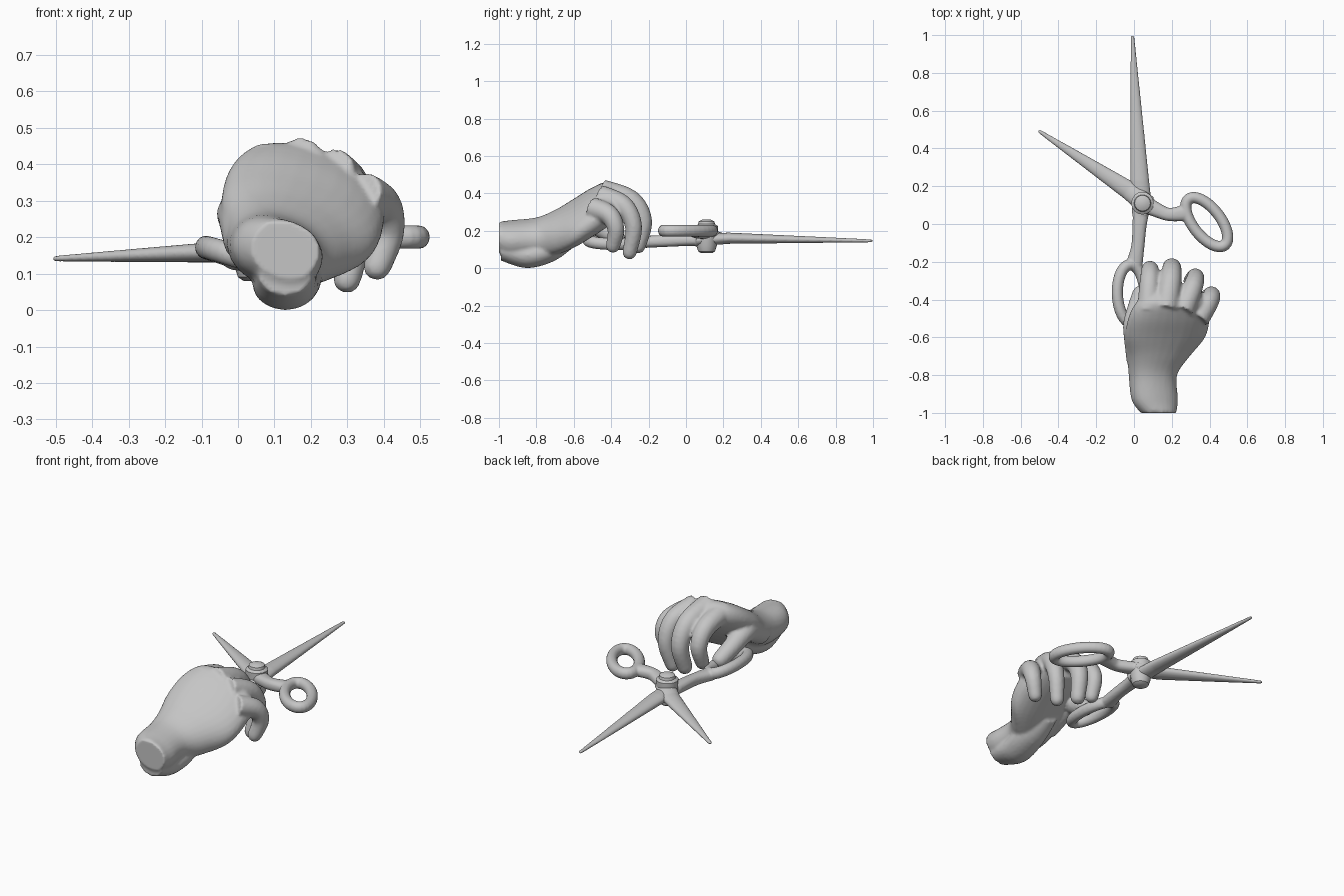
import bpy, bmesh, math
from mathutils import Vector

cube = bpy.data.objects.get("Cube")
if cube:
    bpy.data.objects.remove(cube, do_unlink=True)

grey = bpy.data.materials.new("plaster_grey")
grey.use_nodes = True
COLOUR = (.56, .56, .56, 1)
grey.diffuse_color = COLOUR
grey.node_tree.nodes["Principled BSDF"].inputs["Base Color"].default_value = COLOUR
RIGHT, FORWARD, UP = Vector((1, 0, 0)), Vector((0, 1, 0)), Vector((0, 0, 1))


def smooth_rows(rows, steps):
    """Catmull-Rom interpolation of rows holding position and radii."""
    last, out = len(rows) - 1, []
    for i in range(last):
        before, here, after, beyond = (rows[min(max(i + k, 0), last)] for k in (-1, 0, 1, 2))
        for s in range(steps):
            t = s / steps
            row = []
            for a, b, c, d in zip(before, here, after, beyond):
                leave, arrive = (c - a) / 2, (d - b) / 2
                curve = 3 * (c - b) - 2 * leave - arrive
                twist = 2 * (b - c) + leave + arrive
                row.append(b + t * (leave + t * (curve + t * twist)))
            out.append(row)
    return out + [list(rows[last])]


def loft(bm, rows, ref, closed=False, tangent=None, power=1, sides=20, dome=False):
    """Sweep a superellipse; rows are x, y, z, radius along ref, radius across."""
    rows = [list(row) for row in rows]
    if dome:
        end, previous = rows[-1], rows[-2]
        centre = Vector(end[:3])
        direction = (centre - Vector(previous[:3])).normalized()
        for a in (.5, .9, 1.3):
            tip = centre + direction * end[3] * math.sin(a)
            rows.append([*tip, end[3] * math.cos(a), end[4] * math.cos(a)])
    count, rings = len(rows), []
    for i, row in enumerate(rows):
        after = rows[(i + 1) % count] if closed else rows[min(i + 1, count - 1)]
        before = rows[i - 1] if closed else rows[max(i - 1, 0)]
        along = tangent or (Vector(after[:3]) - Vector(before[:3])).normalized()
        u = (ref - along * ref.dot(along)).normalized()
        v = along.cross(u)
        ring = []
        for k in range(sides):
            angle = math.tau * k / sides
            c, s = math.cos(angle), math.sin(angle)
            c = math.copysign(abs(c) ** power, c)
            s = math.copysign(abs(s) ** power, s)
            ring.append(bm.verts.new(Vector(row[:3]) + u * c * row[3] + v * s * row[4]))
        rings.append(ring)
    for i in range(count if closed else count - 1):
        near, far = rings[i], rings[(i + 1) % count]
        for k in range(sides):
            following = (k + 1) % sides
            bm.faces.new((near[k], near[following], far[following], far[k]))
    if not closed:
        bm.faces.new(rings[0][::-1])
        bm.faces.new(rings[-1])


def finish(bm, name, fuse=0):
    """Make the object; fuse joins overlapping lofts into one skin."""
    bmesh.ops.recalc_face_normals(bm, faces=bm.faces)
    mesh = bpy.data.meshes.new(name)
    bm.to_mesh(mesh)
    bm.free()
    obj = bpy.data.objects.new(name, mesh)
    bpy.context.collection.objects.link(obj)
    mesh.materials.append(grey)
    bpy.ops.object.select_all(action='DESELECT')
    obj.select_set(True)
    bpy.context.view_layer.objects.active = obj
    bpy.ops.object.shade_smooth_by_angle(angle=math.radians(35))
    if fuse:
        remesh = obj.modifiers.new("fuse", 'REMESH')
        remesh.mode = 'VOXEL'
        remesh.voxel_size = fuse
        remesh.use_smooth_shade = True
        soften = obj.modifiers.new("soften", 'SMOOTH')
        soften.factor = .5
        soften.iterations = 2


def digit(bm, points, radius):
    """Round finger along its joints, thinning evenly towards the tip."""
    rows = []
    for i, point in enumerate(points):
        r = radius * (1 - .36 * i / (len(points) - 1))
        rows.append((*point, r, r))
    loft(bm, smooth_rows(rows, 5), RIGHT, dome=True)


def finger(bm, knuckle, lean, reach, drop, radius=.06):
    """Finger reaching forward from its knuckle and curling down."""
    bends = (0, 0, 0), (.8, .7, .17), (1, 1, .55), (.6, .88, 1)
    path = [Vector(knuckle) + Vector((lean * a, reach * b, -drop * c)) for a, b, c in bends]
    digit(bm, path, radius)


def blade(bm, pivot, root, tip):
    """Blade with a broad pivot end that tapers evenly to its tip."""
    rows = [(*pivot, .035, .055), (*root, .03, .05), (*tip, .008, .01)]
    loft(bm, rows, UP, dome=True)


def shank(bm, points):
    """Flat bar with a narrow waist between pivot and loop."""
    widths = .05, .038, .035, .045
    rows = [(*point, .032, width) for point, width in zip(points, widths)]
    loft(bm, smooth_rows(rows, 5), UP, power=.85)


def finger_loop(bm, centre, angle, rise):
    """Oval ring, long axis at the angle, lifted along its outer side."""
    axis = Vector((math.cos(angle), math.sin(angle), 0))
    across = UP.cross(axis) + UP * rise
    rows = []
    for k in range(32):
        a = math.tau * k / 32
        point = Vector(centre) + axis * .155 * math.cos(a) + across * .073 * math.sin(a)
        rows.append((*point, .032, .03))
    loft(bm, rows, UP, closed=True)


# Hand: wrist and back of the hand, tilted down towards the little finger
hand = bmesh.new()
tilt = math.radians(20)
palm = [
    (.13, -1, .165, .095, .08),
    (.11, -.93, .16, .125, .09),
    (.1, -.8, .165, .13, .1),
    (.13, -.7, .19, .17, .11),
    (.165, -.6, .24, .22, .11),
    (.185, -.5, .3, .225, .11),
    (.2, -.42, .34, .2, .1),
    (.21, -.36, .345, .15, .06),
]
loft(hand, smooth_rows(palm, 5), RIGHT * math.cos(tilt) - UP * math.sin(tilt),
     tangent=FORWARD, power=.92, sides=28)

# Heel of the palm, hanging below the wrist
heel = [(.13, -.99, .1, .075, .06), (.13, -.85, .07, .09, .07),
        (.14, -.7, .11, .09, .07), (.12, -.58, .19, .06, .06)]
loft(hand, smooth_rows(heel, 5), RIGHT, tangent=FORWARD)

# Four curled fingers and the thumb
finger(hand, knuckle=(.075, -.46, .4), lean=.01, reach=.22, drop=.23)
finger(hand, knuckle=(.17, -.45, .41), lean=.03, reach=.22, drop=.29, radius=.065)
finger(hand, knuckle=(.26, -.46, .385), lean=.065, reach=.18, drop=.3)
finger(hand, knuckle=(.34, -.5, .32), lean=.07, reach=.125, drop=.2)
thumb = (.03, -.72, .19), (.01, -.6, .25), (0, -.53, .26), (.015, -.45, .21), (.035, -.37, .16)
digit(hand, thumb, .07)
finish(hand, "hand", fuse=.01)

# Straight half of the scissors with the loop held by the hand
half = bmesh.new()
blade(half, pivot=(.045, .05, .15), root=(.03, .23, .16), tip=(-.008, .99, .146))
shank(half, [(.045, .13, .15), (.03, 0, .15), (.02, -.12, .145), (0, -.22, .14)])
finger_loop(half, centre=(-.015, -.37, .15), angle=math.radians(92), rise=.3)
finish(half, "straight_half", fuse=.006)

# Angled half of the scissors with the free loop
half = bmesh.new()
blade(half, pivot=(.07, .1, .185), root=(-.03, .18, .16), tip=(-.5, .49, .141))
shank(half, [(.03, .12, .185), (.13, .07, .19), (.19, .05, .195), (.28, .06, .2)])
finger_loop(half, centre=(.385, .01, .2), angle=math.radians(-52), rise=0)
finish(half, "angled_half", fuse=.006)

# Pivot screw with domed head and lower nut
screw = bmesh.new()
profile = [(.08, .03), (.09, .045), (.12, .055), (.2, .06), (.225, .06), (.235, .045), (.25, .042), (.26, .022)]
loft(screw, [(.045, .11, z, r, r) for z, r in profile], RIGHT, tangent=UP, sides=16)
finish(screw, "pivot_screw")
